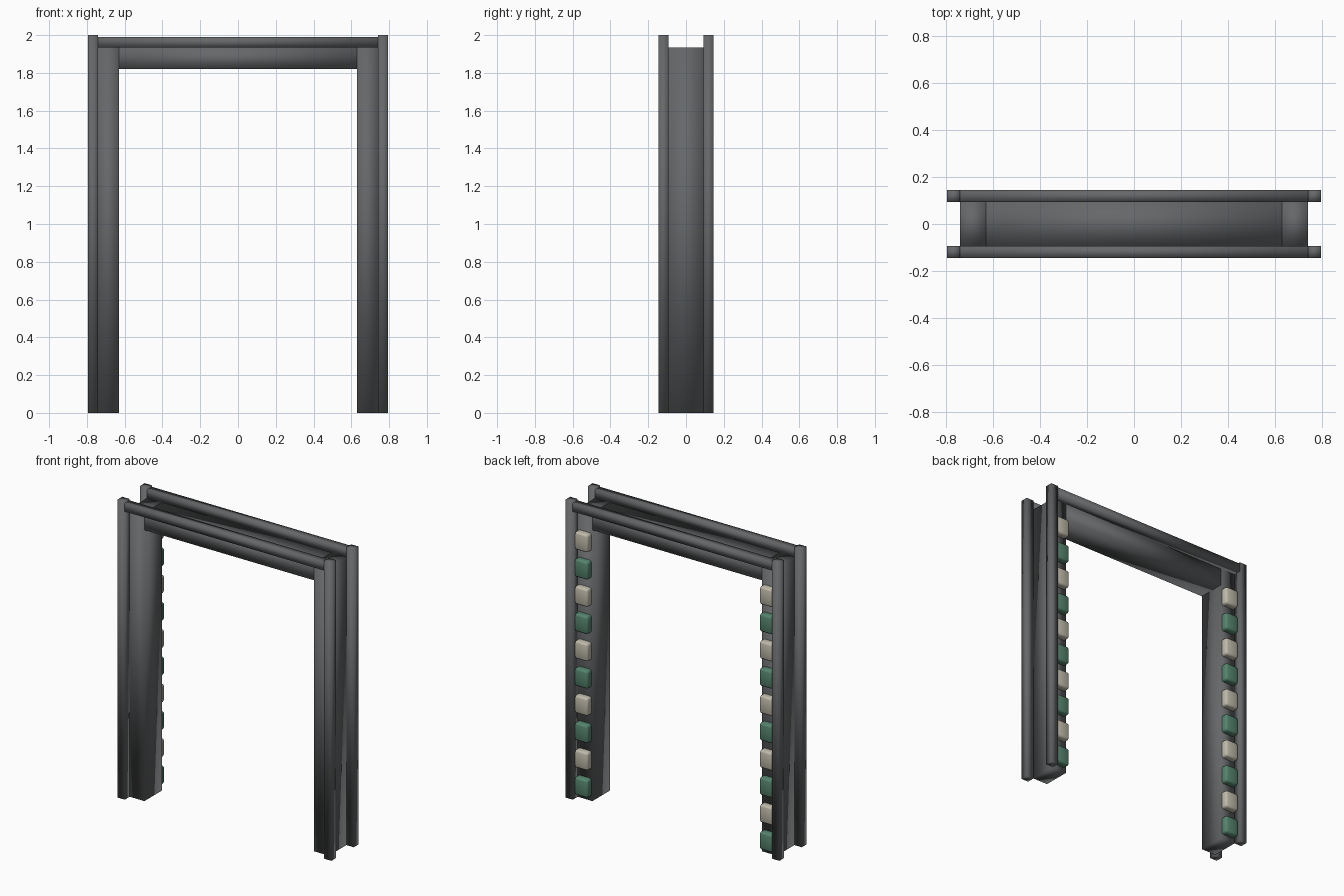
import bpy
import bmesh
from mathutils import Matrix, Vector

old = bpy.data.objects.get("Cube")
if old:
    bpy.data.objects.remove(old, do_unlink=True)


def material(name, colour):
    mat = bpy.data.materials.new(name)
    mat.use_nodes = True
    rgba = (*colour, 1.0)
    mat.diffuse_color = rgba
    mat.node_tree.nodes["Principled BSDF"].inputs["Base Color"].default_value = rgba
    return mat


grey = material("dark grey metal", (0.13, 0.135, 0.14))
cream = material("cream glass", (0.52, 0.49, 0.40))
green = material("green glass", (0.09, 0.23, 0.155))


def box(name, low, high, mat, bevel=0.0):
    """Soft-shaded box between two opposite corners."""
    low, high = Vector(low), Vector(high)
    bm = bmesh.new()
    bmesh.ops.create_cube(bm, size=1.0,
                          matrix=Matrix.Translation((low + high) / 2)
                          @ Matrix.Diagonal((*(high - low), 1.0)))
    if bevel:
        bmesh.ops.bevel(bm, geom=bm.edges[:], offset=bevel, segments=2,
                        profile=0.5, affect="EDGES")
    for face in bm.faces:
        face.smooth = True
    mesh = bpy.data.meshes.new(name)
    bm.to_mesh(mesh)
    bm.free()
    mesh.materials.append(mat)
    obj = bpy.data.objects.new(name, mesh)
    bpy.context.collection.objects.link(obj)
    return obj


OUTER, RAIL_X, INNER = 0.795, 0.74, 0.63
DEPTH, RAIL_Y = 0.145, 0.093
TOP, BODY_TOP = 2.0, 1.935

# Lintel between the jambs
box("lintel", (-INNER, -RAIL_Y, 1.82), (INNER, RAIL_Y, BODY_TOP), grey)

# Horizontal rails on the front and back of the lintel
for face, y in (("front", -DEPTH), ("back", RAIL_Y)):
    box(face + "_top_rail", (-RAIL_X, y, BODY_TOP),
        (RAIL_X, y + DEPTH - RAIL_Y, 1.99), grey)

for side, s in (("left", 1), ("right", -1)):
    def span(a, b):
        return sorted((s * a, s * b))

    # Jamb
    x0, x1 = span(INNER, RAIL_X)
    box(side + "_jamb", (x0, -RAIL_Y, 0), (x1, RAIL_Y, BODY_TOP), grey)

    # Corner posts
    x0, x1 = span(RAIL_X, OUTER)
    for face, y in (("front", -DEPTH), ("back", RAIL_Y)):
        box(f"{side}_{face}_post", (x0, y, 0),
            (x1, y + DEPTH - RAIL_Y, TOP), grey)

    # Alternating lamps up the back of the jamb
    x0, x1 = span(0.638, 0.736)
    for i in range(10):
        z = 0.09 + i * 0.183
        box(f"{side}_lamp_{i + 1}", (x0, RAIL_Y - 0.02, z - 0.06),
            (x1, 0.135, z + 0.06), cream if i % 2 else green, bevel=0.014)
